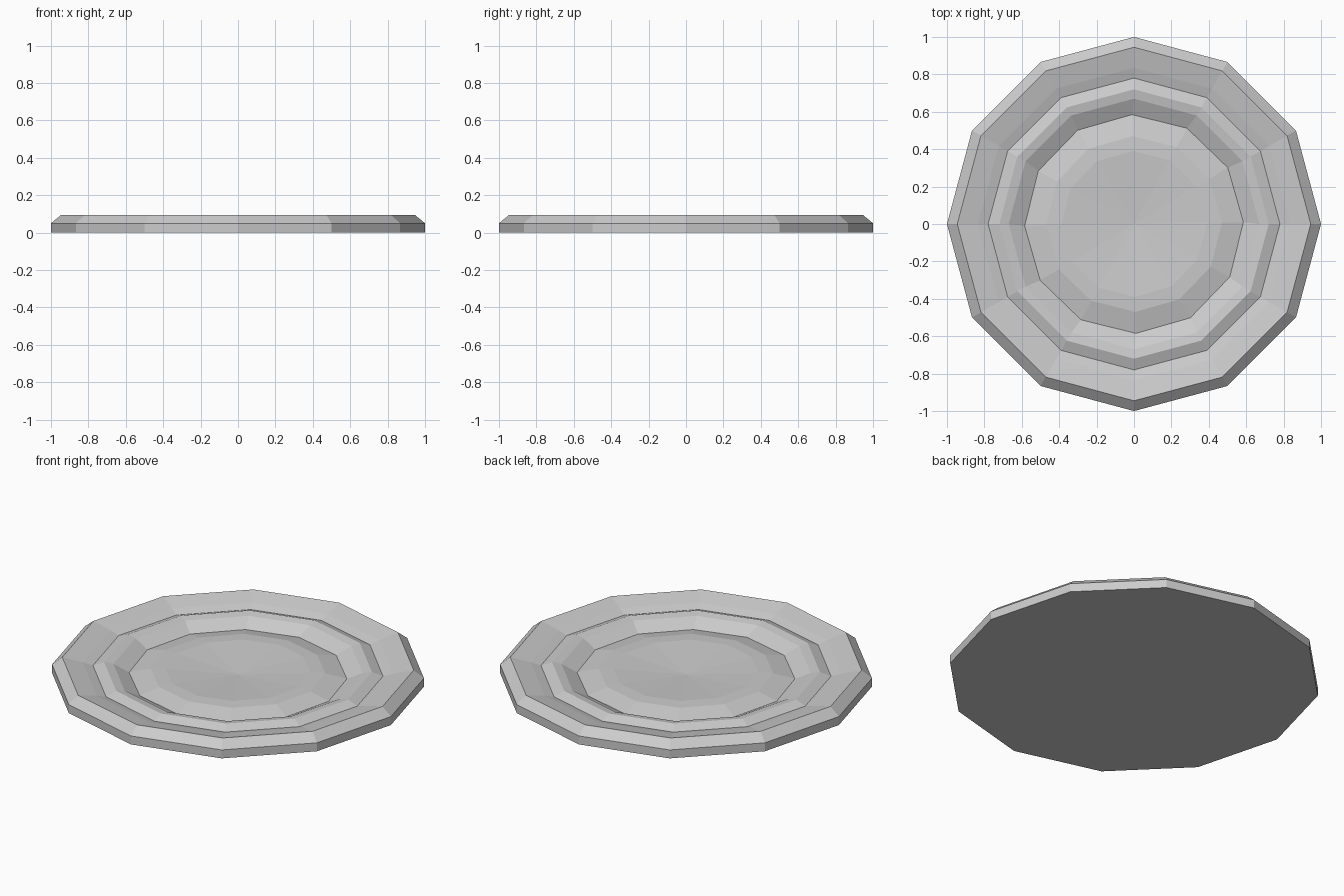
import bpy, bmesh
from math import cos, sin, radians

if "Cube" in bpy.data.objects:
    bpy.data.objects.remove(bpy.data.objects["Cube"])

SIDES = 12

# Half profile of the dish, from bottom edge to centre: radius, height, twist in degrees
PROFILE = [
    (1.0, 0.0, 0), (1.0, 0.05, 0),            # outer wall
    (0.945, 0.095, 0),                        # bevelled rim
    (0.835, 0.07, 0), (0.78, 0.053, 0),       # outer slope and groove
    (0.72, 0.076, 0), (0.67, 0.067, 0),       # raised ring
    (0.585, 0.025, 1),                        # inner groove
    (0.47, 0.053, 1), (0.39, 0.056, 1),       # central dome shoulder
]
CENTRE_Z = 0.03


def ring(bm, radius, z, twist):
    angles = [radians(360 * i / SIDES + twist) for i in range(SIDES)]
    return [bm.verts.new((radius * cos(a), radius * sin(a), z)) for a in angles]


bm = bmesh.new()
rings = [ring(bm, *p) for p in PROFILE]

# Flat underside
bm.faces.new(rings[0][::-1])

# Bands between neighbouring rings
for low, high in zip(rings, rings[1:]):
    for i in range(SIDES):
        j = (i + 1) % SIDES
        bm.faces.new((low[i], low[j], high[j], high[i]))

# Shallow dished centre
centre = bm.verts.new((0, 0, CENTRE_Z))
for i in range(SIDES):
    bm.faces.new((rings[-1][i], rings[-1][(i + 1) % SIDES], centre))

bmesh.ops.recalc_face_normals(bm, faces=bm.faces)
mesh = bpy.data.meshes.new("ringed_disc")
bm.to_mesh(mesh)
bm.free()
bpy.context.collection.objects.link(bpy.data.objects.new("ringed_disc", mesh))
